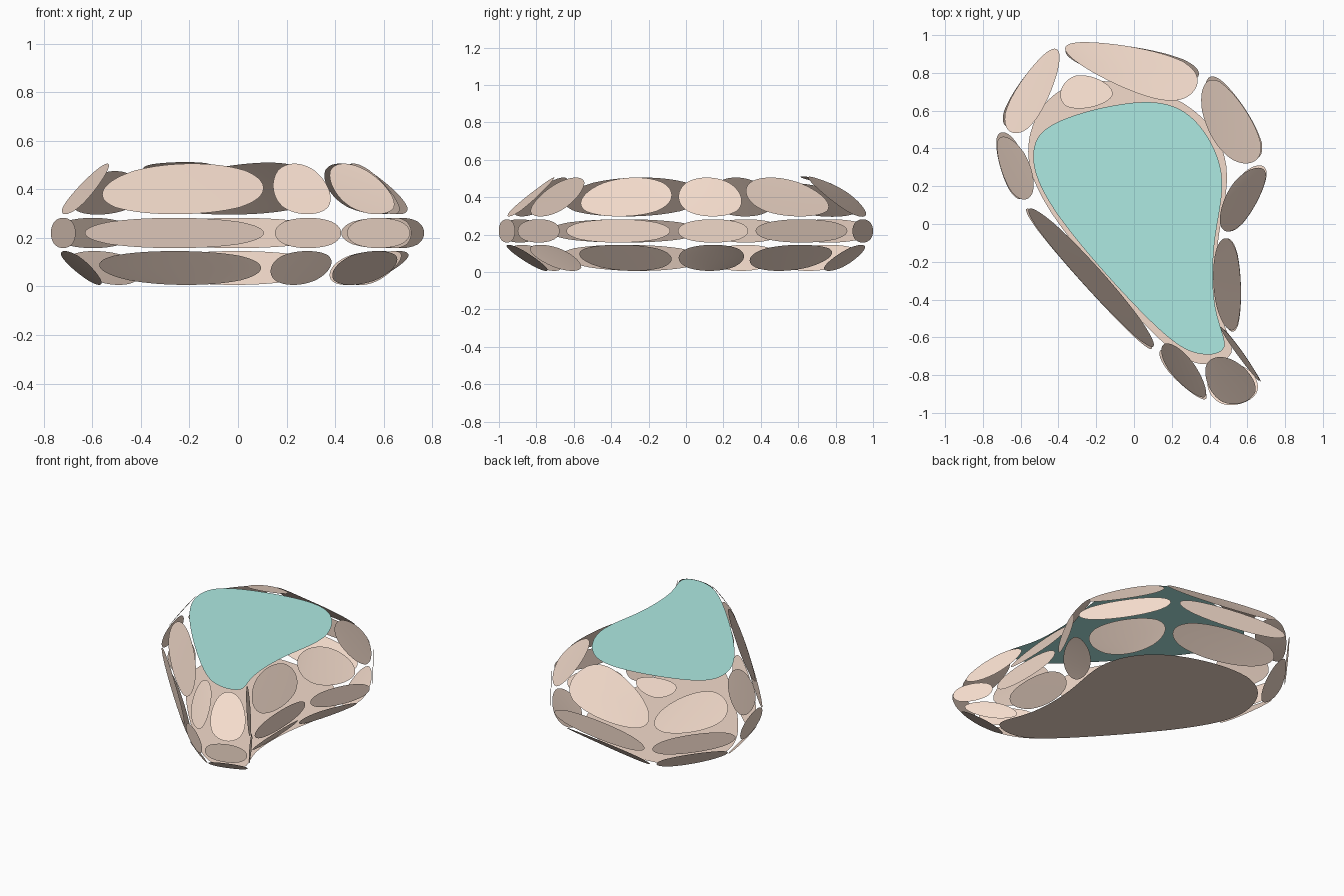
import bpy

if "Cube" in bpy.data.objects:
    bpy.data.objects.remove(bpy.data.objects["Cube"])

# Plan outlines, counter-clockwise from the front: widest ring, base ring, top ring
OUTER = [(.14, -.77), (.437, -1.005), (.72, -.91), (.575, -.665), (.57, -.06),
         (.775, .35), (.41, .885), (-.42, 1.005), (-.775, .53), (-.664, .11)]
BASE = [(.11, -.61), (.34, -.78), (.58, -.7), (.43, -.5), (.43, -.05),
        (.54, .3), (.34, .68), (-.37, .83), (-.6, .47), (-.53, .12)]
TOP = [(.13, -.58), (.33, -.71), (.53, -.68), (.41, -.48), (.415, -.05),
       (.51, .27), (.31, .62), (-.36, .87), (-.56, .41), (-.5, .12)]
MID = (.03, .67)       # extra rim point beside the chipped corner
CHIP = (-.45, .55)
Z0, Z1, Z2, Z3 = 0.0, .152, .288, .515
CORNER = 7             # the lowered, chipped corner
N = len(OUTER)


def at(points, z):
    return [(x, y, z) for x, y in points]


def material(name, color):
    m = bpy.data.materials.new(name)
    m.diffuse_color = color
    m.use_nodes = True
    m.node_tree.nodes["Principled BSDF"].inputs["Base Color"].default_value = m.diffuse_color
    return m


def patches(name, faces, mat):
    """Unconnected faces, each rounded into its own smooth patch."""
    verts, polys = [], []
    for f in faces:
        polys.append(range(len(verts), len(verts) + len(f)))
        verts += f
    me = bpy.data.meshes.new(name)
    me.from_pydata(verts, [], [list(p) for p in polys])
    me.polygons.foreach_set("use_smooth", [True] * len(polys))
    me.materials.append(mat)
    ob = bpy.data.objects.new(name, me)
    bpy.context.collection.objects.link(ob)
    sub = ob.modifiers.new("rounding", 'SUBSURF')
    sub.levels = sub.render_levels = 4
    return ob


def band(low, high):
    return [[low[i], low[(i + 1) % N], high[(i + 1) % N], high[i]] for i in range(N)]


stone = material("stone", (.9, .71, .6, 1))
water = material("water", (.42, .82, .76, 1))

base, low, high, top = at(BASE, Z0), at(OUTER, Z1), at(OUTER, Z2), at(TOP, Z3)
top[CORNER] = (*TOP[CORNER], .44)
mid, chip = (*MID, Z3), (*CHIP, Z3)

# Stone shell: underside and three bands of side patches
patches("underside", [base[::-1]], stone)
patches("lower_band", band(base, low), stone)
patches("middle_band", band(low, high), stone)
upper = band(high, top)
upper[CORNER - 1].insert(3, mid)
patches("upper_band", upper, stone)

# Small chipped corner and the flat top surface
patches("corner_chip", [[top[CORNER], chip, mid]], stone)
patches("water_surface", [top[:CORNER] + [mid, chip] + top[CORNER + 1:]], water)
